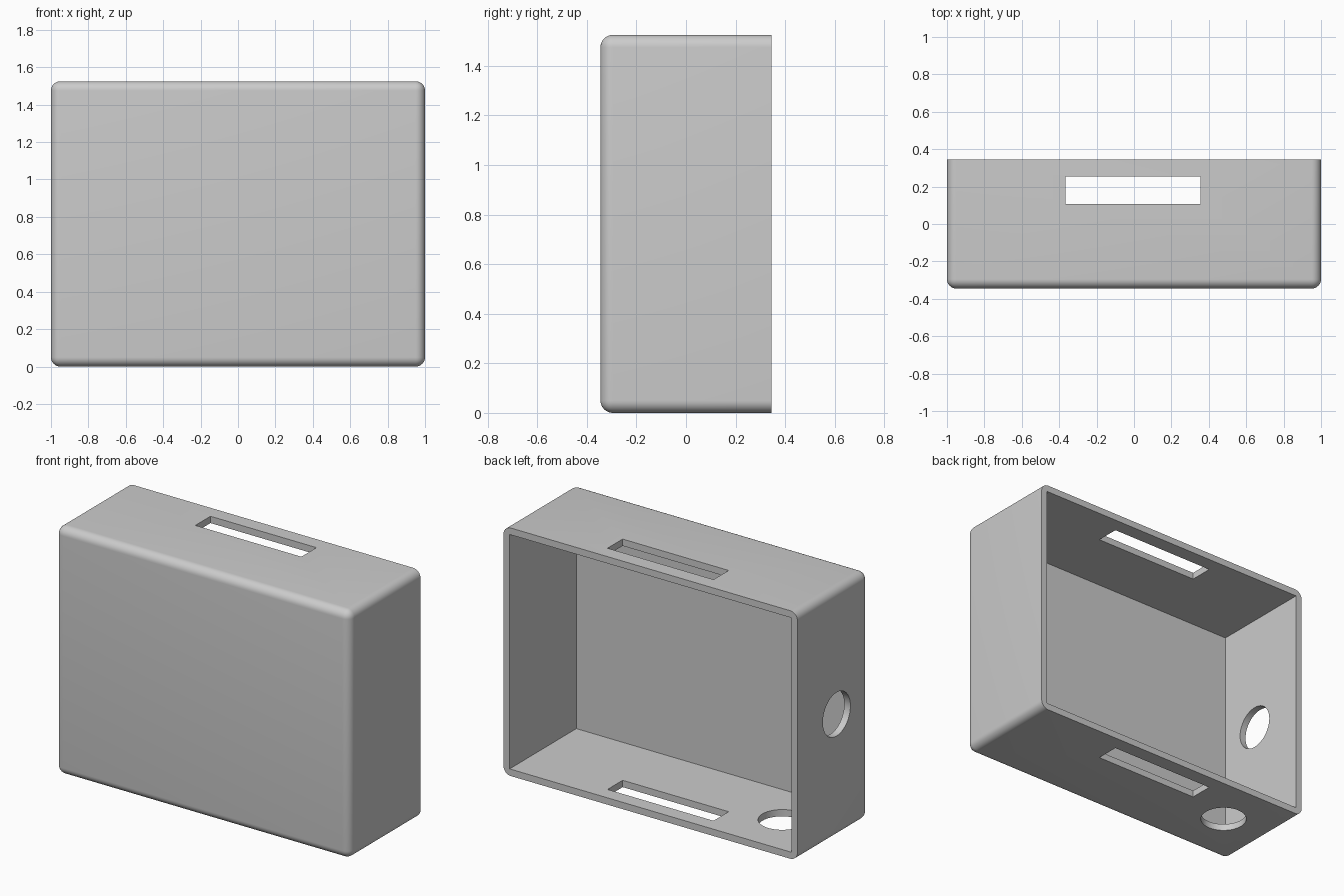
import bpy
import bmesh
from math import radians
from mathutils import Matrix, Vector

default = bpy.data.objects.get("Cube")
if default:
    bpy.data.objects.remove(default, do_unlink=True)

WIDTH, DEPTH, HEIGHT = 2.0, 0.69, 1.525
WALL = 0.042
ROUND = 0.05
HOLE_RADIUS = 0.134

grey = bpy.data.materials.new("plain grey")
grey.use_nodes = True
colour = (0.6, 0.6, 0.6, 1)
grey.diffuse_color = colour
grey.node_tree.nodes["Principled BSDF"].inputs["Base Color"].default_value = colour


def finish(name, bm):
    mesh = bpy.data.meshes.new(name)
    bm.to_mesh(mesh)
    bm.free()
    mesh.materials.append(grey)
    obj = bpy.data.objects.new(name, mesh)
    bpy.context.collection.objects.link(obj)
    return obj


def box(name, low, high, round_front=0):
    low, high = Vector(low), Vector(high)
    bm = bmesh.new()
    bmesh.ops.create_cube(bm, size=1)
    bmesh.ops.scale(bm, vec=high - low, verts=bm.verts)
    bmesh.ops.translate(bm, vec=(low + high) / 2, verts=bm.verts)
    if round_front:
        # Every edge is rounded except those of the open back
        edges = [e for e in bm.edges if min(v.co.y for v in e.verts) < 0]
        bmesh.ops.bevel(bm, geom=edges, offset=round_front, segments=8,
                        profile=0.5, affect='EDGES')
    return finish(name, bm)


def cylinder(name, centre, rotation):
    bm = bmesh.new()
    bmesh.ops.create_cone(bm, cap_ends=True, segments=64, radius1=HOLE_RADIUS,
                          radius2=HOLE_RADIUS, depth=0.3,
                          matrix=Matrix.Translation(centre) @ rotation)
    return finish(name, bm)


# Rounded shell
shell = box("case_shell", (-WIDTH / 2, -DEPTH / 2, 0),
            (WIDTH / 2, DEPTH / 2, HEIGHT), ROUND)

# Cavity open to the back, slot through top and bottom, two round holes
cutters = [
    box("cavity_cutter", (-WIDTH / 2 + WALL, -DEPTH / 2 + WALL, WALL),
        (WIDTH / 2 - WALL, DEPTH, HEIGHT - WALL)),
    box("slot_cutter", (-0.365, 0.107, -0.2), (0.356, 0.254, HEIGHT + 0.2)),
    cylinder("side_hole_cutter", (-WIDTH / 2, -0.035, 0.757),
             Matrix.Rotation(radians(90), 4, 'Y')),
    cylinder("bottom_hole_cutter", (-0.67, 0.023, 0), Matrix.Identity(4)),
]
for cutter in cutters:
    cutter.hide_render = True
    cut = shell.modifiers.new(cutter.name, 'BOOLEAN')
    cut.operation = 'DIFFERENCE'
    cut.solver = 'EXACT'
    cut.object = cutter

# Keep the cut result and drop the cutters
bpy.context.view_layer.update()
depsgraph = bpy.context.evaluated_depsgraph_get()
result = bpy.data.meshes.new_from_object(shell.evaluated_get(depsgraph))
shell.modifiers.clear()
shell.data = result
for cutter in cutters:
    bpy.data.objects.remove(cutter, do_unlink=True)

bpy.ops.object.select_all(action='DESELECT')
shell.select_set(True)
bpy.context.view_layer.objects.active = shell
bpy.ops.object.shade_smooth_by_angle(angle=radians(30))
